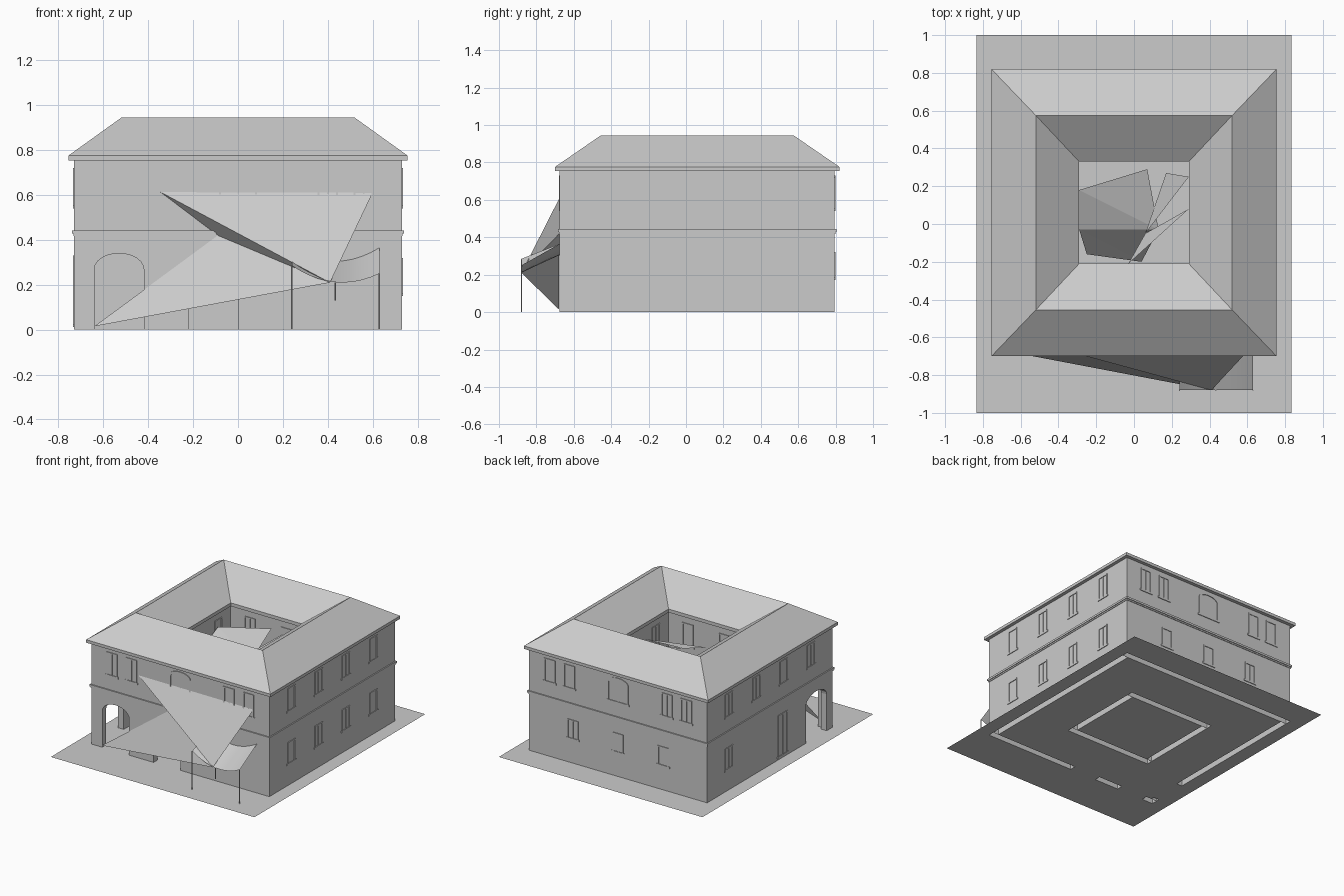
import bpy, bmesh, math
from mathutils import Matrix, Vector

cube = bpy.data.objects.get("Cube")
if cube:
    bpy.data.objects.remove(cube, do_unlink=True)

CY = 0.06                   # centre of the building in y
HX, HY = 0.73, 0.735        # half sizes of the outer walls
CX, CYH = 0.31, 0.295       # half sizes of the courtyard
T = 0.045                   # wall thickness
H = 0.757                   # wall height


def finish(name, bm, fix_normals=True):
    if fix_normals:
        bmesh.ops.recalc_face_normals(bm, faces=bm.faces)
    mesh = bpy.data.meshes.new(name)
    bm.to_mesh(mesh)
    bm.free()
    obj = bpy.data.objects.new(name, mesh)
    bpy.context.collection.objects.link(obj)
    return obj


def facing(degrees, dist):
    """Frame of a wall face: x runs along it, y goes into it, z is up."""
    return (Matrix.Translation((0, CY, 0))
            @ Matrix.Rotation(math.radians(degrees), 4, 'Z')
            @ Matrix.Translation((0, -dist, 0)))


def loft_rects(name, sections, closed=True):
    """Join rectangles (half x, half y, z) into a ring-shaped body."""
    bm = bmesh.new()
    loops = [[bm.verts.new((sx * a, CY + sy * b, z))
              for sx, sy in ((-1, -1), (1, -1), (1, 1), (-1, 1))]
             for a, b, z in sections]
    pairs = list(zip(loops, loops[1:]))
    if closed:
        pairs.append((loops[-1], loops[0]))
    for p, q in pairs:
        for i in range(4):
            j = (i + 1) % 4
            bm.faces.new((p[i], p[j], q[j], q[i]))
    return finish(name, bm)


def arch(u0, u1, base, spring, rise, steps=12):
    """Outline from the foot at u0, over the head, to the foot at u1."""
    pts = [(u0, base)]
    mid, r = (u0 + u1) / 2, (u1 - u0) / 2
    count = steps if rise else 1
    for i in range(count + 1):
        a = math.pi * (1 - i / count)
        pts.append((mid + r * math.cos(a), spring + rise * math.sin(a)))
    return pts + [(u1, base)]


def wall(name, frame, half, openings=()):
    outline = [(-half, 0)]
    for u0, u1, spring, rise in openings:
        outline += arch(u0, u1, 0, spring, rise)
    outline += [(half, 0), (half, H), (-half, H)]
    bm = bmesh.new()
    face = bm.faces.new([bm.verts.new((u, 0, z)) for u, z in outline])
    ext = bmesh.ops.extrude_face_region(bm, geom=[face])["geom"]
    bmesh.ops.translate(bm, vec=(0, T, 0),
                        verts=[v for v in ext if isinstance(v, bmesh.types.BMVert)])
    # the foot of the wall is open
    foot = [f for f in bm.faces if all(v.co.z < 0.001 for v in f.verts)]
    bmesh.ops.delete(bm, geom=foot, context='FACES')
    bm.transform(frame)
    finish(name, bm)
    # paving through each opening
    for u0, u1, _, _ in openings:
        sheet(name + "_threshold",
              [frame @ Vector(p) for p in ((u0, 0, 0), (u1, 0, 0), (u1, T, 0), (u0, T, 0))],
              [(0, 1, 2, 3)])


def sheet(name, points, faces):
    bm = bmesh.new()
    vs = [bm.verts.new(p) for p in points]
    for f in faces:
        bm.faces.new([vs[i] for i in f])
    return finish(name, bm, False)


def add_box(bm, lo, hi):
    size = [b - a for a, b in zip(lo, hi)]
    mid = [(a + b) / 2 for a, b in zip(lo, hi)]
    bmesh.ops.create_cube(bm, size=1, matrix=Matrix.Translation(mid) @ Matrix.Diagonal((*size, 1)))


def window(name, frame, u, z0, z1, width=0.09, rise=0.0, out=0.005):
    """Thin surround with sill and mullion laid on a wall face."""
    w, b = width / 2, 0.009
    outer = arch(u - w, u + w, z0, z1 - rise, rise)
    inner = arch(u - w + b, u + w - b, z0, z1 - rise - b, rise)
    bm = bmesh.new()
    strips = [[bm.verts.new((p[0], y, p[1])) for p in line]
              for line, y in ((outer, 0), (outer, -out), (inner, -out), (inner, 0))]
    for p, q in zip(strips, strips[1:]):
        for i in range(len(p) - 1):
            bm.faces.new((p[i], p[i + 1], q[i + 1], q[i]))
    add_box(bm, (u - w - b, -out, z0 - b), (u + w + b, 0, z0 + b / 2))
    add_box(bm, (u - 0.003, -out / 2, z0), (u + 0.003, 0, z1 - b))
    bm.transform(frame)
    finish(name, bm)


# paving, left open under the hollow walls
bm = bmesh.new()
outer = [bm.verts.new(p) for p in ((-.835, -1, 0), (.835, -1, 0), (.835, 1, 0), (-.835, 1, 0))]
inner = [bm.verts.new((sx * HX, CY + sy * HY, 0)) for sx, sy in ((-1, -1), (1, -1), (1, 1), (-1, 1))]
for i in range(4):
    j = (i + 1) % 4
    bm.faces.new((outer[i], outer[j], inner[j], inner[i]))
finish("paving", bm)
loft_rects("ground_floor", [(HX - T, HY - T, 0), (CX + T, CYH + T, 0)], closed=False)
loft_rects("upper_floor", [(HX - T, HY - T, .42), (CX + T, CYH + T, .42)], closed=False)
sheet("courtyard_floor", [(sx * CX, CY + sy * CYH, 0) for sx, sy in ((-1, -1), (1, -1), (1, 1), (-1, 1))],
      [(0, 1, 2, 3)])

# outer walls
front, right = facing(0, HY), facing(90, HX)
back, left = facing(180, HY), facing(-90, HX)
wall("front_wall", front, HX, [(-.64, -.42, .27, .07), (-.22, 0, .27, .07)])
wall("back_wall", back, HX)
wall("east_wall", right, HY - T)
wall("west_wall", left, HY - T, [(.42, .665, .27, .07)])

# courtyard walls
for k in range(4):
    along, dist = (CX, CYH) if k % 2 == 0 else (CYH, CX)
    frame = facing(90 * k, -dist)
    wall("courtyard_wall", frame, along + (T if k % 2 == 0 else 0))
    for u in (-.15, .15):
        window("courtyard_window", frame, u, .53, .70)

# string course around the outer walls
loft_rects("string_course", [(HX + o, HY + o, z) for o, z in
                             ((-.01, .418), (.004, .418), (.004, .428), (.009, .428), (.009, .443), (-.01, .443))])

# hipped ring roof with eaves on both sides
loft_rects("roof", [(HX - T, HY - T, .754), (.755, .76, .754), (.755, .76, .776), (.75, .755, .78),
                    (.52, .515, .945), (.29, .27, .78), (.29, .27, .755), (CX + T, CYH + T, .755)])

# windows
for frame in (front, back):
    for u in (-.56, -.40, .40, .56):
        window("upper_window", frame, u, .55, .72)
    window("arched_window", frame, 0, .55, .73, width=.17, rise=.04)
for frame in (right, left):
    for u in (-.48, -.16, .16, .48):
        window("upper_window", frame, u, .55, .72)
for u in (-.48, -.16, .16, .48):
    window("lower_window", right, u, .16, .32)
for u in (-.37, 0, .37):
    window("lower_window", back, u, .18, .32)
window("lower_window", left, -.48, .16, .32)
window("side_door", left, .15, .02, .33, width=.11)

# folded sail over the entrance
sheet("entrance_sail",
      [(-.345, -.675, .613), (.60, -.675, .61), (.41, -.88, .21), (-.09, -.677, .42), (-.64, -.68, .015)],
      [(0, 2, 1), (0, 3, 2), (3, 4, 2)])

# sagging canopy on poles
bm = bmesh.new()
N = 10
rows = []
for y, z0, z1, sag in ((-.88, .285, .25, .056), (-.675, .365, .365, .06)):
    rows.append([bm.verts.new((.24 + .39 * t, y, z0 + (z1 - z0) * t - sag * 4 * t * (1 - t)))
                 for t in (i / N for i in range(N + 1))])
for i in range(N):
    bm.faces.new((rows[0][i], rows[0][i + 1], rows[1][i + 1], rows[1][i]))
canopy = finish("canopy", bm, False)
for poly in canopy.data.polygons:
    poly.use_smooth = True
for x, lo, hi in ((.24, 0, .285), (.63, 0, .25), (.433, .13, .21)):
    bm = bmesh.new()
    bmesh.ops.create_cone(bm, cap_ends=True, segments=8, radius1=.003, radius2=.003, depth=hi - lo,
                          matrix=Matrix.Translation((x, -.88, (lo + hi) / 2)))
    finish("canopy_pole", bm)

# sails hung across the courtyard
sheet("courtyard_sail",
      [(-.29, .18, .66), (.07, .29, .70), (.13, -.03, .60), (-.29, -.03, .56), (.04, -.20, .40), (-.25, -.16, .42)],
      [(0, 3, 2), (0, 2, 1), (3, 5, 4), (3, 4, 2)])
sheet("courtyard_sail_strip", [(.17, .27, .69), (.29, .25, .72), (.06, -.05, .61), (.29, .08, .67), (-.03, -.21, .58)],
      [(0, 2, 1), (3, 2, 4)])
